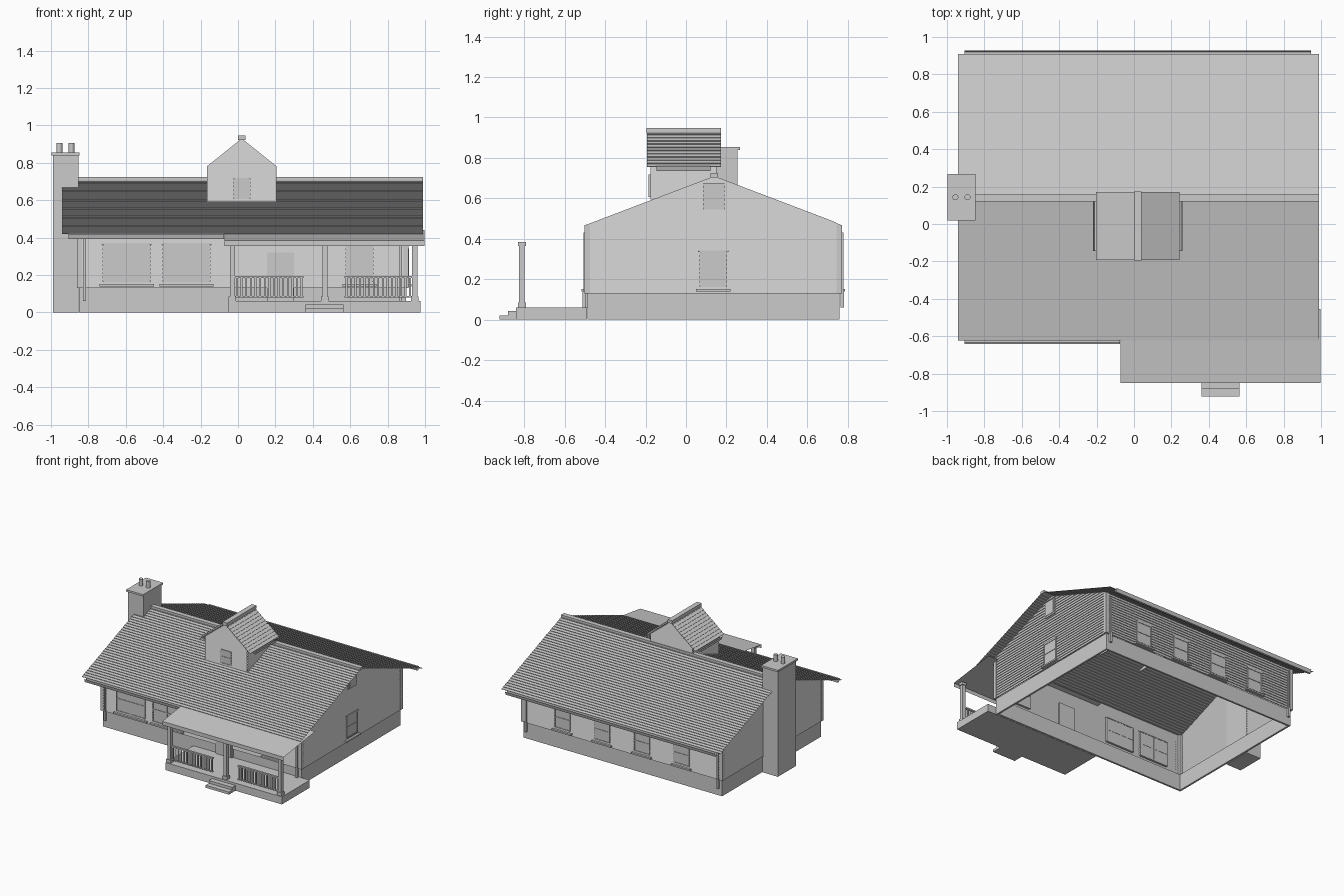
import bpy
import bmesh
from math import ceil
from mathutils import Vector

cube = bpy.data.objects.get("Cube")
if cube:
    bpy.data.objects.remove(cube)

grey = bpy.data.materials.new("plain grey")
grey.use_nodes = True
grey.diffuse_color = (0.6, 0.6, 0.6, 1)
grey.node_tree.nodes["Principled BSDF"].inputs["Base Color"].default_value = (0.6, 0.6, 0.6, 1)

# Main sizes
WEST, EAST, FRONT, BACK = -0.855, 0.905, -0.494, 0.764
RIDGE_Y, RIDGE_Z, SLOPE = 0.14, 0.71, 0.38
BASE = 0.13
DORMER_X, DORMER_TOP, DORMER_SLOPE = 0.02, 0.93, 0.8


def make(name, verts, faces):
    bm = bmesh.new()
    vs = [bm.verts.new(v) for v in verts]
    for f in faces:
        bm.faces.new([vs[i] for i in f])
    bmesh.ops.recalc_face_normals(bm, faces=bm.faces)
    mesh = bpy.data.meshes.new(name)
    bm.to_mesh(mesh)
    bm.free()
    mesh.materials.append(grey)
    obj = bpy.data.objects.new(name, mesh)
    bpy.context.collection.objects.link(obj)
    return obj


# Wall frames: along the wall, outward, up
def on_front(u, o, z): return (u, FRONT - o, z)
def on_back(u, o, z): return (u, BACK + o, z)
def on_east(u, o, z): return (EAST + o, u, z)
def on_west(u, o, z): return (WEST - o, u, z)
def dormer_front(u, o, z): return (u, -0.175 - o, z)
def dormer_back(u, o, z): return (u, 0.15 + o, z)
def dormer_east(u, o, z): return (0.205 + o, u, z)
def dormer_west(u, o, z): return (-0.165 - o, u, z)
def world(x, y, z): return (x, y, z)


def block(name, x, y, z, place=world):
    verts = [place(a, b, c) for a in x for b in y for c in z]
    make(name, verts, [(0, 1, 3, 2), (4, 6, 7, 5), (0, 4, 5, 1),
                       (2, 3, 7, 6), (0, 2, 6, 4), (1, 5, 7, 3)])


def sweep(name, points, along):
    n = len(points)
    verts = [Vector(p) for p in points] + [Vector(p) + Vector(along) for p in points]
    make(name, verts, [(i, i + 1, n + i + 1, n + i) for i in range(n - 1)])


def shingles(name, eave, ridge, lift, count, along):
    """Overlapping courses as a sawtooth sheet."""
    eave, ridge, lift = Vector(eave), Vector(ridge), Vector(lift)
    points = []
    for i in range(count):
        points += [eave.lerp(ridge, i / count), eave.lerp(ridge, i / count) + lift]
    sweep(name, points + [ridge], along)


def siding(name, place, z0, z1, span, course=0.022):
    """Lapped boards whose width follows span(z)."""
    n = ceil((z1 - z0) / course)
    verts, faces = [], []
    for i in range(n + 1):
        z = z0 + (z1 - z0) * i / n
        a, b = span(z)
        verts += [place(a, 0, z), place(b, 0, z), place(b, 0.005, z), place(a, 0.005, z)]
        k = 4 * i
        if i < n:
            faces += [(k, k + 1, k + 2, k + 3), (k + 3, k + 2, k + 5, k + 4)]
    make(name, verts, faces)


def window(name, place, u0, u1, z0, z1, columns=1, sill=True):
    t = 0.008
    block(name + "_glass", (u0, u1), (-0.012, 0.006), (z0, z1), place)
    for i in range(columns + 1):
        u = u0 + (u1 - u0) * i / columns
        block(name + "_stile", (u - t / 2, u + t / 2), (-0.014, 0.01), (z0, z1), place)
    for z in (z0, (z0 + z1) / 2, z1):
        block(name + "_rail", (u0, u1), (-0.014, 0.01), (z - t / 2, z + t / 2), place)
    if sill:
        block(name + "_sill", (u0 - 0.02, u1 + 0.02), (0, 0.022), (z0 - 0.026, z0 - 0.014), place)
        block(name + "_head", (u0 - 0.01, u1 + 0.01), (0, 0.01), (z1 + 0.004, z1 + 0.012), place)


# Foundation, open underneath
wall = 0.015
for y in (FRONT + 0.006, BACK - 0.006 - wall):
    block("foundation_long", (WEST + 0.006, EAST - 0.006), (y, y + wall), (0, BASE))
for x in (WEST + 0.006, EAST - 0.006 - wall):
    block("foundation_end", (x, x + wall), (FRONT + 0.006, BACK - 0.006), (0, BASE))

# Siding on the long walls and gable ends
EAVE = RIDGE_Z - SLOPE * (RIDGE_Y - FRONT)
for name, place in (("front_wall", on_front), ("back_wall", on_back)):
    siding(name, place, BASE, EAVE, lambda z: (WEST, EAST))


def gable_span(z):
    half = (RIDGE_Z - z) / SLOPE
    return max(FRONT, RIDGE_Y - half), min(BACK, RIDGE_Y + half)


for name, place in (("east", on_east), ("west", on_west)):
    siding(name + "_wall", place, BASE, EAVE, lambda z: (FRONT, BACK))
    siding(name + "_gable", place, EAVE, RIDGE_Z - 0.004, gable_span)

# Corner boards and downspouts
for x in (WEST, EAST):
    s = 1 if x > 0 else -1
    for y, t in ((FRONT, -1), (BACK, 1)):
        block("corner_board", sorted((x + s * 0.007, x - s * 0.02)),
              sorted((y + t * 0.007, y - t * 0.02)), (BASE, EAVE))
        xc = x - s * 0.035
        block("downspout", (xc - 0.006, xc + 0.006), sorted((y, y + t * 0.014)), (0.06, 0.43))
        block("downspout_foot", (xc - 0.008, xc + 0.008), sorted((y, y + t * 0.018)), (0.06, 0.14))

# Main roof, ridge cap and gutters
LEFT_EDGE, ROOF_LENGTH = -0.94, 1.93
for name, y in (("front", -0.622), ("back", 0.908)):
    z = RIDGE_Z - SLOPE * abs(y - RIDGE_Y)
    s = 1 if y > 0 else -1
    shingles(name + "_roof", (LEFT_EDGE, y, z), (LEFT_EDGE, RIDGE_Y, RIDGE_Z),
             (0, s * 0.0015, 0.004), 34, (ROOF_LENGTH, 0, 0))
    length = 1.85 if s > 0 else 0.83
    sweep(name + "_gutter", [(-0.905, y + s * o, z + h) for o, h in
                             ((-0.004, 0), (-0.004, -0.027), (0.012, -0.027), (0.02, 0))],
          (length, 0, 0))
block("ridge_cap", (LEFT_EDGE, LEFT_EDGE + ROOF_LENGTH), (RIDGE_Y - 0.019, RIDGE_Y + 0.019),
      (RIDGE_Z - 0.006, RIDGE_Z + 0.014))

# Windows
window("front_window_west", on_front, -0.72, -0.47, 0.165, 0.36, 2)
window("front_window_middle", on_front, -0.4, -0.15, 0.165, 0.36, 2)
window("porch_window", on_front, 0.58, 0.72, 0.165, 0.36)
for x in (-0.50, -0.15, 0.2, 0.55):
    window("back_window", on_back, x - 0.065, x + 0.065, 0.165, 0.33)
window("east_window", on_east, 0.07, 0.2, 0.165, 0.33)
block("attic_window_frame", (0.085, 0.19), (-0.012, 0.01), (0.545, 0.675), on_east)
block("attic_window_glass", (0.098, 0.177), (0, 0.013), (0.558, 0.662), on_east)

# Front door
block("door_frame", (0.155, 0.3), (-0.01, 0.008), (0.06, 0.32), on_front)
block("door_panel", (0.167, 0.288), (0, 0.012), (0.06, 0.308), on_front)

# Dormer
DORMER_EAVE = DORMER_TOP - DORMER_SLOPE * 0.185


def dormer_span(z):
    half = min(0.185, (DORMER_TOP - z) / DORMER_SLOPE)
    return DORMER_X - half, DORMER_X + half


for name, place in (("dormer_front", dormer_front), ("dormer_back", dormer_back)):
    siding(name + "_wall", place, 0.595, DORMER_EAVE, dormer_span)
    siding(name + "_gable", place, DORMER_EAVE, DORMER_TOP - 0.004, dormer_span)
for name, place in (("dormer_east", dormer_east), ("dormer_west", dormer_west)):
    siding(name + "_wall", place, 0.595, DORMER_EAVE, lambda z: (-0.175, 0.15))
for s in (-1, 1):
    x, z = DORMER_X + s * 0.22, DORMER_TOP - DORMER_SLOPE * 0.22
    shingles("dormer_roof", (x, -0.193, z), (DORMER_X, -0.193, DORMER_TOP),
             (s * 0.003, 0, 0.004), 11, (0, 0.365, 0))
    sweep("dormer_gutter", [(x + s * o, -0.145, z + h) for o, h in
                            ((-0.004, 0.005), (-0.004, -0.02), (0.012, -0.02), (0.02, 0.005))],
          (0, 0.265, 0))
block("dormer_ridge_cap", (DORMER_X - 0.02, DORMER_X + 0.02), (-0.195, 0.174),
      (DORMER_TOP - 0.008, DORMER_TOP + 0.017))
window("dormer_window", dormer_front, -0.022, 0.062, 0.61, 0.715, 1, False)

# Chimney with cap and pots
block("chimney", (-0.988, -0.853), (0.03, 0.255), (0, 0.842))
block("chimney_cap", (-0.998, -0.848), (0.018, 0.268), (0.84, 0.855))
for x in (-0.955, -0.89):
    bpy.ops.mesh.primitive_cylinder_add(vertices=16, radius=0.016, depth=0.054,
                                        location=(x, 0.143, 0.88))
    pot = bpy.context.object
    pot.name = "chimney_pot"
    pot.data.materials.append(grey)

# Porch floor, steps and roof
block("porch_floor", (-0.05, 0.975), (-0.84, FRONT + 0.004), (0, 0.06))
block("lower_step", (0.36, 0.565), (-0.922, -0.84), (0, 0.02))
block("upper_step", (0.36, 0.565), (-0.88, -0.84), (0.02, 0.042))
sweep("porch_roof", [(-0.072, -0.85, 0.356), (-0.072, -0.85, 0.386), (-0.072, -0.455, 0.44)],
      (1.07, 0, 0))

# Porch posts with wider feet
for x in (-0.03, 0.465, 0.945):
    block("porch_post", (x - 0.014, x + 0.014), (-0.826, -0.798), (0.06, 0.37))
    block("post_foot", (x - 0.02, x + 0.02), (-0.832, -0.792), (0.06, 0.085))
    block("post_head", (x - 0.02, x + 0.02), (-0.832, -0.792), (0.365, 0.385))

# Railings
for x0, x1 in ((-0.015, 0.35), (0.57, 0.93)):
    block("top_rail", (x0, x1), (-0.82, -0.804), (0.184, 0.195))
    block("bottom_rail", (x0, x1), (-0.818, -0.806), (0.08, 0.088))
    for i in range(15):
        x = x0 + 0.01 + (x1 - x0 - 0.02) * i / 14
        block("baluster", (x - 0.005, x + 0.005), (-0.817, -0.807), (0.085, 0.186))
